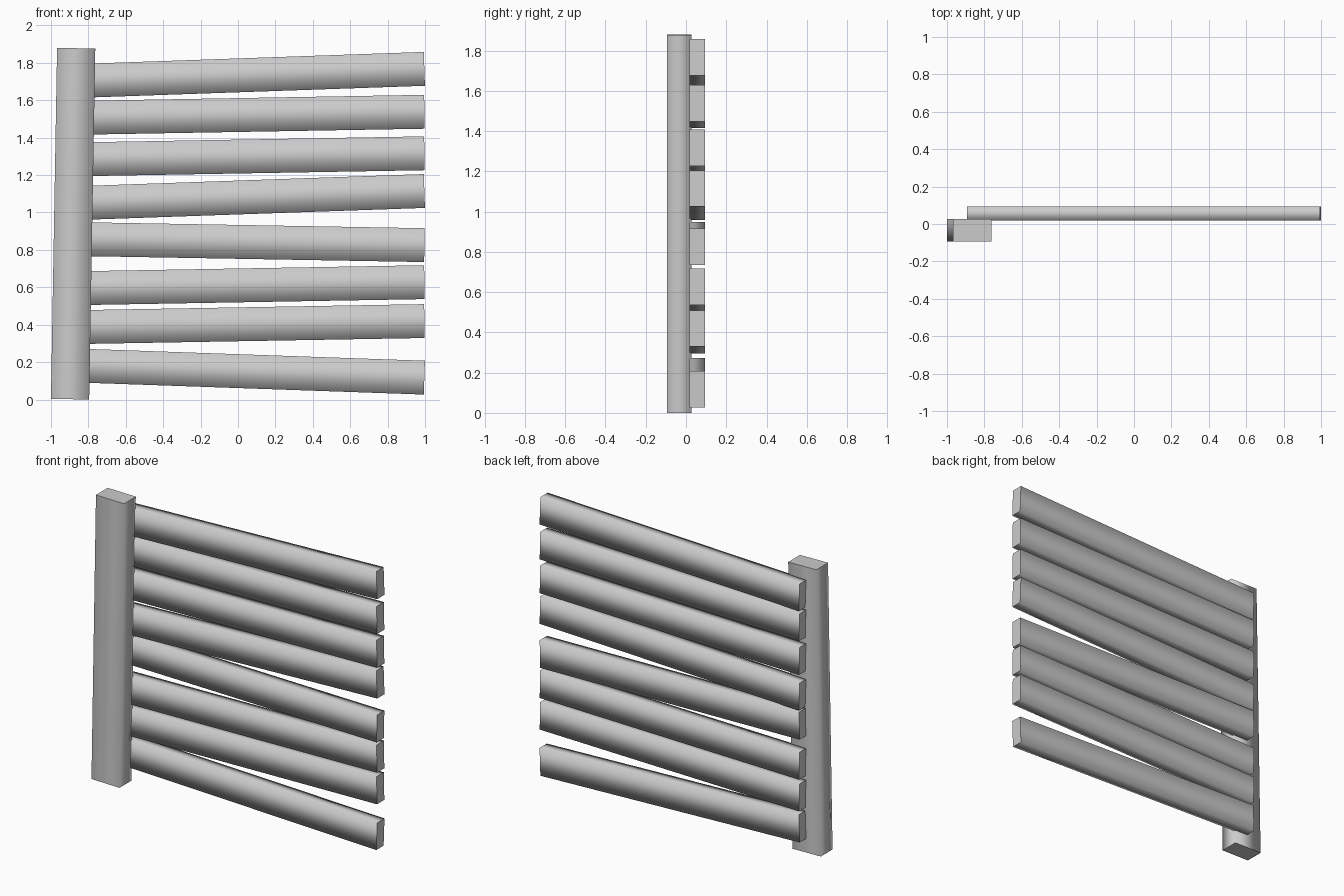
import bpy
from math import radians

if "Cube" in bpy.data.objects:
    bpy.data.objects.remove(bpy.data.objects["Cube"])


def plank(name, size, loc, tilt, long_axis):
    """Box whose long sides share smooth normals while both end caps stay flat."""
    bpy.ops.mesh.primitive_cube_add(size=1, location=loc)
    ob = bpy.context.object
    ob.name = name
    ob.scale = size
    bpy.ops.object.transform_apply(location=False, rotation=False, scale=True)
    for face in ob.data.polygons:
        face.use_smooth = abs(face.normal[long_axis]) < 0.5
    ob.rotation_euler[1] = radians(tilt)
    return ob


# Upright post, leaning slightly to the right
plank("post", (0.2043, 0.122, 1.8767), (-0.8815, -0.033, 0.94), 1, 2)

# Crooked slats fixed behind the post: centre height, upward slope in degrees
slats = [(0.150, -2), (0.403, 1), (0.611, 1), (0.842, -1),
         (1.082, 2), (1.300, 1), (1.522, 1), (1.735, 2)]
for i, (z, slope) in enumerate(slats, 1):
    plank(f"slat_{i}", (1.887, 0.076, 0.181), (0.0535, 0.056, z), -slope, 0)
